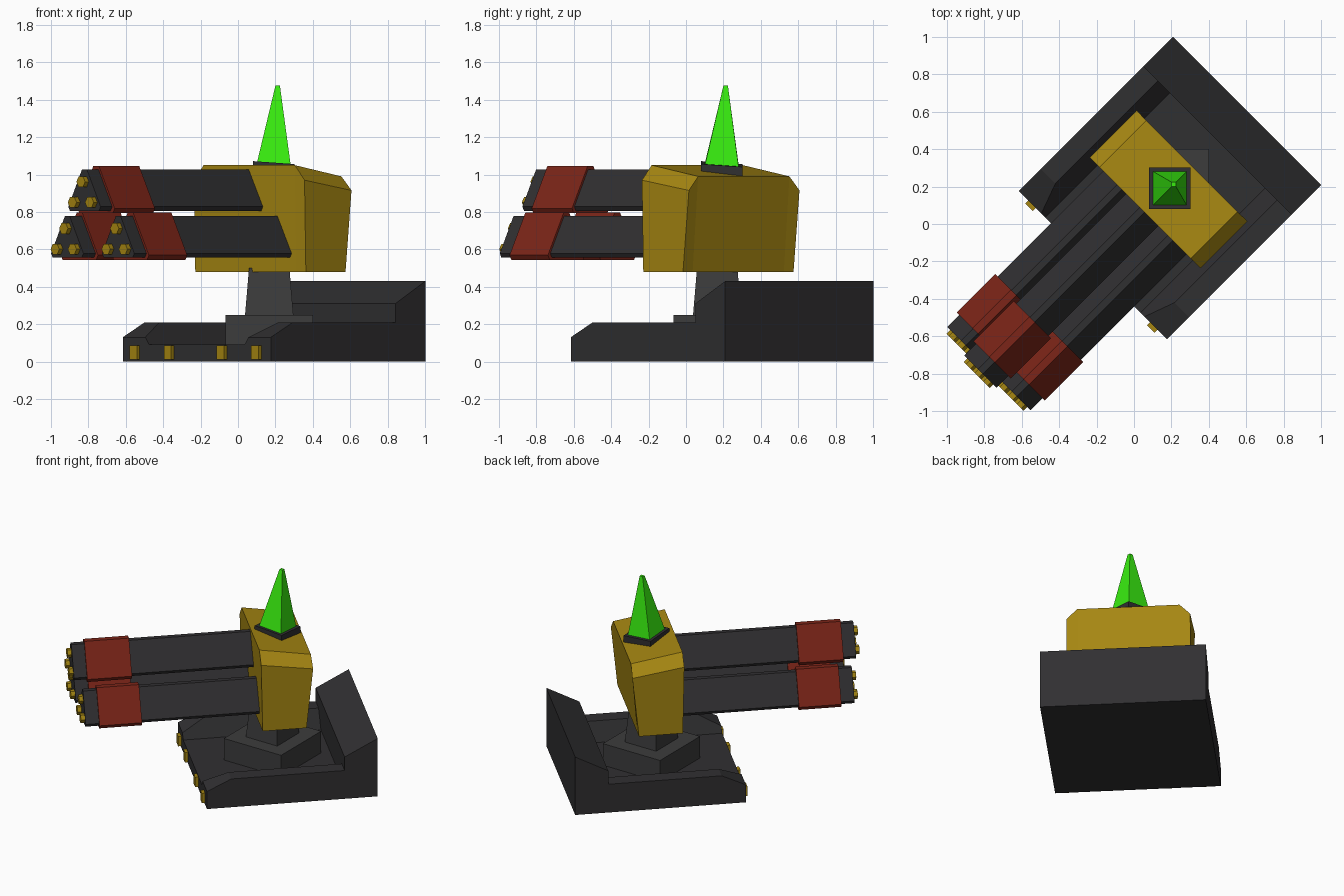
import bpy, bmesh, math
from mathutils import Matrix

if "Cube" in bpy.data.objects:
    bpy.data.objects.remove(bpy.data.objects["Cube"])

# Local frame: x = barrel direction, y = sideways; whole model is turned 225 degrees
TURN = Matrix.Rotation(math.radians(225), 4, 'Z')


def material(name, rgb):
    m = bpy.data.materials.new(name)
    m.diffuse_color = (*rgb, 1)
    m.use_nodes = True
    m.node_tree.nodes["Principled BSDF"].inputs["Base Color"].default_value = m.diffuse_color
    return m


DARK = material("dark_metal", (0.03, 0.029, 0.031))
GREY = material("grey_metal", (0.045, 0.045, 0.046))
GOLD = material("gold", (0.38, 0.24, 0.006))
RED = material("red", (0.20, 0.018, 0.009))
GREEN = material("green", (0.04, 0.85, 0.005))


def loft(name, rings, mat):
    """Skin a list of equal-length point rings and cap both ends."""
    bm = bmesh.new()
    vs = [[bm.verts.new(p) for p in r] for r in rings]
    n = len(vs[0])
    for a, b in zip(vs, vs[1:]):
        for i in range(n):
            j = (i + 1) % n
            bm.faces.new((a[i], a[j], b[j], b[i]))
    bm.faces.new(vs[0])
    bm.faces.new(vs[-1])
    bmesh.ops.recalc_face_normals(bm, faces=bm.faces)
    bm.transform(TURN)
    me = bpy.data.meshes.new(name)
    bm.to_mesh(me)
    bm.free()
    me.materials.append(mat)
    ob = bpy.data.objects.new(name, me)
    bpy.context.collection.objects.link(ob)
    return ob


def along_x(name, prof, x0, x1, mat):
    return loft(name, [[(x, y, z) for y, z in prof] for x in (x0, x1)], mat)


def along_y(name, prof, y0, y1, mat):
    return loft(name, [[(x, y, z) for x, z in prof] for y in (y0, y1)], mat)


def diamond(cx, half, z, slope=0.0):
    d = half * math.sqrt(2)
    return [(cx + a * d, b * d, z + slope * a * d)
            for a, b in ((1, 0), (0, 1), (-1, 0), (0, -1))]


# Base: deck, sloped back wall, side rails with bevelled noses
along_y("base_deck", [(-0.63, 0), (0.311, 0), (0.311, 0.09), (-0.63, 0.09)], -0.37, 0.37, DARK)
along_y("back_wall", [(-0.856, 0), (-0.63, 0), (-0.63, 0.31), (-0.856, 0.43)], -0.56, 0.56, DARK)
rail = [(-0.63, 0), (0.311, 0), (0.311, 0.09), (0.311, 0.13), (0.145, 0.21), (-0.63, 0.21), (-0.63, 0.09)]
for s, side in ((-1, "left"), (1, "right")):
    inner = [(x, s * (0.36 + 0.75 * max(0, z - 0.09)), z) for x, z in rail]
    outer = [(x, s * 0.56, z) for x, z in rail]
    loft(f"{side}_rail", [inner, outer], DARK)
    for k, y in enumerate((0.20, 0.46)):
        c = s * y
        along_x(f"{side}_base_lamp_{k}", [(c - 0.028, 0.012), (c + 0.028, 0.012),
                (c + 0.028, 0.085), (c - 0.028, 0.085)], 0.30, 0.333, GOLD)

# Pivot plate and tapered column
PX = -0.236
loft("pivot_plate", [diamond(PX, 0.235, 0.08), diamond(PX, 0.235, 0.25)], GREY)
loft("pivot_column", [diamond(PX, 0.13, 0.24), diamond(PX, 0.108, 0.50)], GREY)

# Turret housing with sloping roof and chamfered ends
end = [(-0.095, 0.48), (-0.085, 0.97), (-0.44, 0.915), (-0.395, 0.48)]
mid = [(-0.095, 0.48), (-0.085, 1.05), (-0.437, 0.99), (-0.395, 0.48)]
loft("turret_housing", [[(x, y, z) for x, z in r] for y, r in
     ((-0.418, end), (-0.345, mid), (0.345, mid), (0.418, end))], GOLD)

# Spike on a tilted collar
loft("spike_collar", [diamond(-0.27, 0.11, 1.0, 0.1), diamond(-0.27, 0.11, 1.056, 0.1)], DARK)
loft("spike", [diamond(-0.27, 0.092, 1.04, 0.1), diamond(-0.30, 0.012, 1.475)], GREEN)

# Barrels: blunted triangular prisms with red bands and muzzle studs
tri = [(-0.11, 0), (0.11, 0), (0.122, 0.022), (0.018, 0.222), (-0.018, 0.222), (-0.122, 0.022)]
for name, cy, z0, tip, b0, b1 in (("upper", -0.023, 0.806, 1.138, 0.745, 1.05),
                                  ("lower_left", -0.195, 0.556, 1.096, 0.714, 1.004),
                                  ("lower_right", 0.19, 0.556, 1.096, 0.714, 1.004)):
    along_x(f"{name}_barrel", [(cy + y, z0 + z) for y, z in tri], -0.2, tip, DARK)
    along_x(f"{name}_band", [(cy + y * 1.15, z0 + 0.09 + (z - 0.09) * 1.14) for y, z in tri], b0, b1, RED)
    for k, (y, z) in enumerate(((-0.065, 0.045), (0.065, 0.045), (0, 0.155))):
        stud = [(cy + y + 0.033 * math.cos(a * math.pi / 3), z0 + z + 0.033 * math.sin(a * math.pi / 3))
                for a in range(6)]
        along_x(f"{name}_muzzle_{k}", stud, tip - 0.02, tip + 0.028, GOLD)
